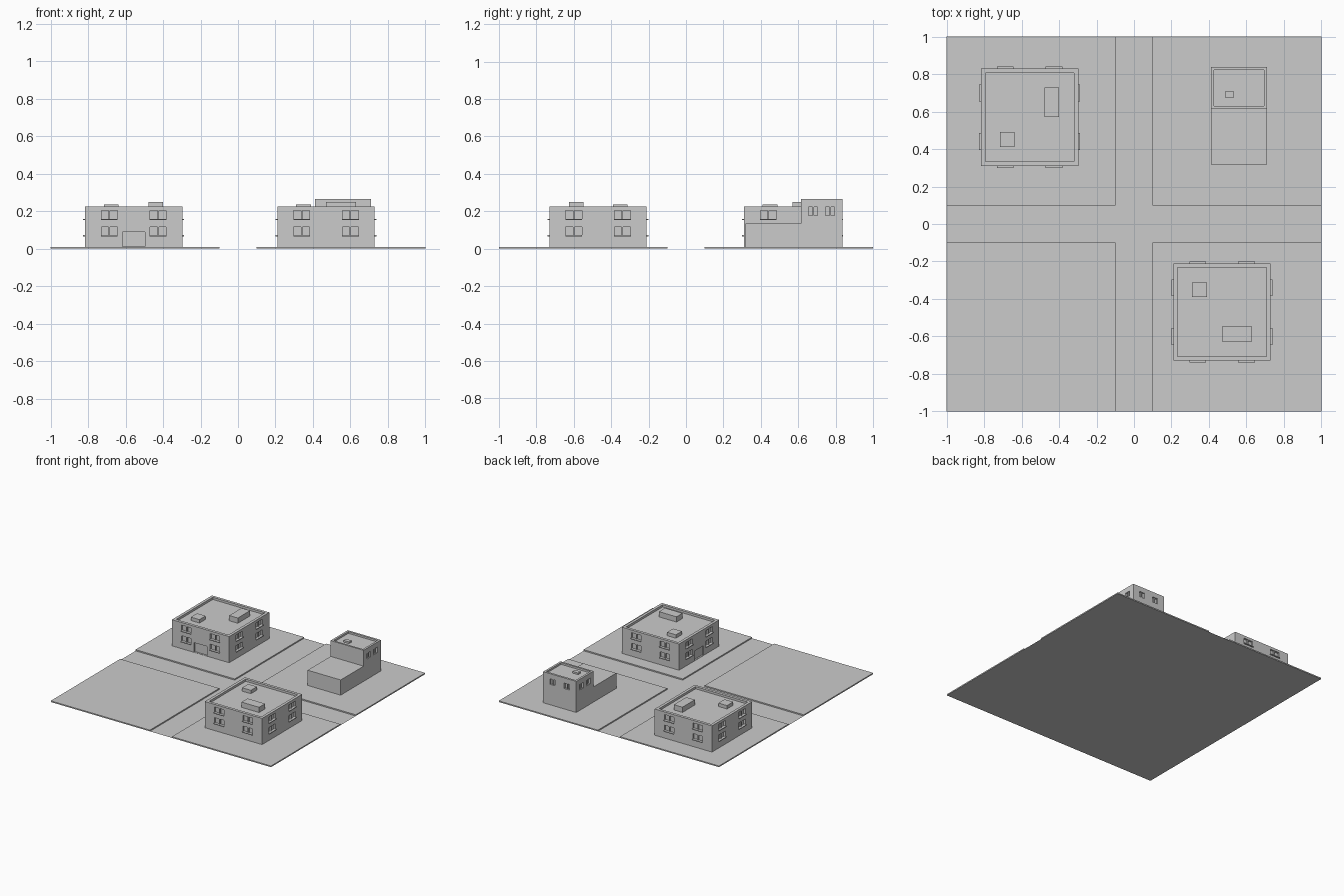
import bpy, bmesh
from math import pi
from mathutils import Matrix, Vector

if "Cube" in bpy.data.objects:
    bpy.data.objects.remove(bpy.data.objects["Cube"])

COLOUR = (0.6, 0.6, 0.6, 1)
grey = bpy.data.materials.new("plain_grey")
grey.use_nodes = True
grey.diffuse_color = COLOUR
grey.node_tree.nodes["Principled BSDF"].inputs["Base Color"].default_value = COLOUR

GROUND = 0.01


def add_box(bm, x0, x1, y0, y1, z0, z1, m=Matrix()):
    size = Matrix.Diagonal((x1 - x0, y1 - y0, z1 - z0, 1))
    mid = Matrix.Translation(((x0 + x1) / 2, (y0 + y1) / 2, (z0 + z1) / 2))
    bmesh.ops.create_cube(bm, size=1, matrix=m @ mid @ size)


def finish(bm, name, place=Matrix()):
    mesh = bpy.data.meshes.new(name)
    bm.to_mesh(mesh)
    bm.free()
    mesh.materials.append(grey)
    ob = bpy.data.objects.new(name, mesh)
    ob.matrix_world = place
    bpy.context.collection.objects.link(ob)
    return ob


def box(name, dims, place=Matrix()):
    bm = bmesh.new()
    add_box(bm, *dims)
    return finish(bm, name, place)


def carve(ob, cutter):
    """Cut the recesses, keep the result and drop the cutter."""
    mod = ob.modifiers.new("recesses", 'BOOLEAN')
    mod.operation, mod.solver, mod.object = 'DIFFERENCE', 'EXACT', cutter
    bpy.context.view_layer.update()
    graph = bpy.context.evaluated_depsgraph_get()
    mesh = bpy.data.meshes.new_from_object(ob.evaluated_get(graph))
    ob.modifiers.clear()
    ob.data = mesh
    bpy.data.objects.remove(cutter)


def window(cuts, trim, m, x, z, w, h, sill):
    """Recessed opening in a wall lying on y = 0 and facing -y."""
    add_box(cuts, x - w / 2, x + w / 2, -0.02, 0.015, z - h / 2, z + h / 2, m)
    add_box(trim, x - 0.004, x + 0.004, 0.005, 0.016, z - h / 2, z + h / 2, m)
    if sill:
        add_box(trim, x - w / 2 - 0.002, x + w / 2 + 0.002, -0.01, 0.012,
                z - h / 2 - 0.004, z - h / 2 + 0.002, m)


# Roads: a flat cross
bm = bmesh.new()
W = 0.1
for x0, x1, y0, y1 in ((-W, W, -1, 1), (-1, -W, -W, W), (W, 1, -W, W)):
    bm.faces.new([bm.verts.new(p) for p in
                  ((x0, y0, 0), (x1, y0, 0), (x1, y1, 0), (x0, y1, 0))])
finish(bm, "roads")

# Four raised building plots
for name, sx, sy in (("plot_back_right", -1, 1), ("plot_back_left", 1, 1),
                     ("plot_front_right", -1, -1), ("plot_front_left", 1, -1)):
    xs, ys = sorted((sx * W, sx)), sorted((sy * W, sy))
    box(name, (*xs, *ys, 0, GROUND))


def apartment(name, centre, turn):
    """Square two-storey block with parapet, windows, door and roof units."""
    place = Matrix.Translation(centre) @ Matrix.Rotation(turn, 4, 'Z')
    h, top, roof = 0.26, 0.225, 0.207
    walls = box(name + "_walls", (-h, h, -h, h, GROUND, top), place)
    cuts, trim = bmesh.new(), bmesh.new()
    inner = h - 0.023
    add_box(cuts, -inner, inner, -inner, inner, roof, top + 0.05)
    for side in range(4):
        m = Matrix.Rotation(side * pi / 2, 4, 'Z') @ Matrix.Translation((0, -h, 0))
        for x in (-0.13, 0.13):
            for z in (0.093, 0.18):
                window(cuts, trim, m, x, z, 0.086, 0.046, True)
    add_box(cuts, -0.06, 0.06, -h - 0.02, -h + 0.012, GROUND + 0.002, 0.09)
    carve(walls, finish(cuts, name + "_cutter", place))
    finish(trim, name + "_window_trim", place)
    box(name + "_roof_unit", (0.078, 0.156, 0, 0.16, roof, 0.25), place)
    box(name + "_roof_hatch", (-0.158, -0.08, -0.16, -0.08, roof, 0.235), place)


apartment("back_apartment", Vector((-0.557, 0.57, 0)), 0)
apartment("front_apartment", Vector((0.47, -0.47, 0)), -pi / 2)

# House: low flat wing with a taller part behind it
x0, x1, y0, y1, top = 0.41, 0.71, 0.615, 0.838, 0.265
box("house_low_wing", (x0, x1, 0.318, y0, GROUND, 0.135))
tower = box("house_tall_part", (x0, x1, y0, y1, GROUND, top))
cuts, trim = bmesh.new(), bmesh.new()
add_box(cuts, x0 + 0.017, x1 - 0.017, y0 + 0.015, y1 - 0.017, 0.25, top + 0.05)
mid_x, mid_y = (x0 + x1) / 2, 0.725
for turn, wall, gap in ((pi / 2, (x1, mid_y, 0), 0.045),
                        (pi, (mid_x, y1, 0), 0.065),
                        (-pi / 2, (x0, mid_y, 0), 0.045)):
    m = Matrix.Translation(wall) @ Matrix.Rotation(turn, 4, 'Z')
    for x in (-gap, gap):
        window(cuts, trim, m, x, 0.2, 0.048, 0.045, False)
carve(tower, finish(cuts, "house_cutter"))
finish(trim, "house_window_bars")
box("house_chimney", (0.485, 0.535, 0.675, 0.707, 0.25, 0.264))
